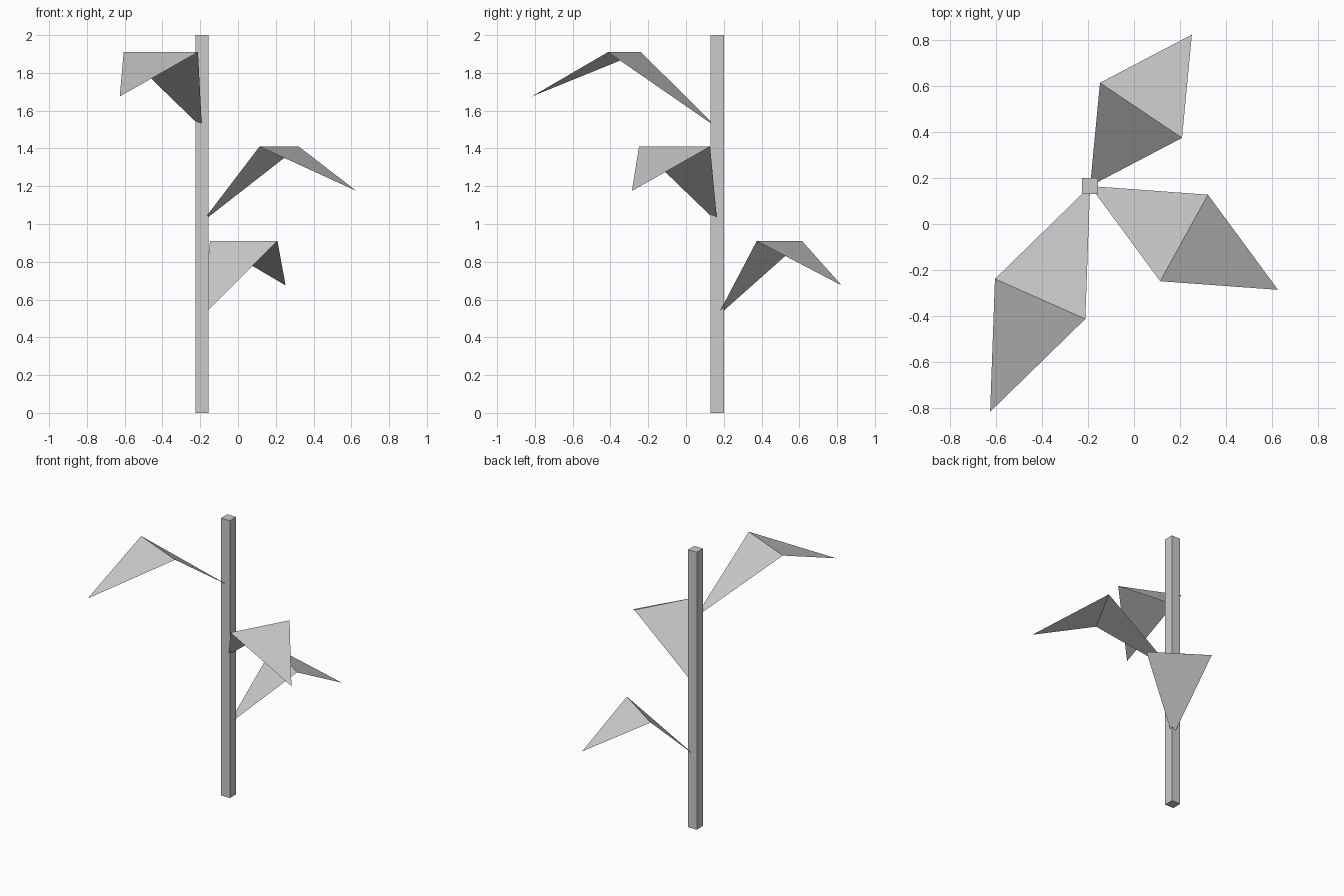
import bpy
from math import radians
from mathutils import Matrix, Vector

cube = bpy.data.objects.get("Cube")
if cube:
    bpy.data.objects.remove(cube, do_unlink=True)

GREY = (0.6, 0.6, 0.6, 1.0)
grey = bpy.data.materials.new("plain_grey")
grey.use_nodes = True
grey.diffuse_color = GREY
grey.node_tree.nodes["Principled BSDF"].inputs["Base Color"].default_value = GREY

STEM = Vector((-0.191, 0.165, 0))
STEM_WIDTH = 0.07
HEIGHT = 2.0

# Square stem
bpy.ops.mesh.primitive_cube_add(size=1, location=STEM + Vector((0, 0, HEIGHT / 2)))
stem = bpy.context.object
stem.name = "stem"
stem.scale = (STEM_WIDTH, STEM_WIDTH, HEIGHT)
stem.data.materials.append(grey)


def add_leaf(name, base_z, angle, reach):
    """Folded leaf: rises from the stem axis to a wide crease, then droops to a tip."""
    half_width = 0.215
    points = [(0, 0, 0), (reach, -half_width, 0.4),
              (reach, half_width, 0.4), (reach * 2, 0, 0.165)]
    mesh = bpy.data.meshes.new(name)
    mesh.from_pydata(points, [], [(0, 1, 2), (1, 3, 2)])
    mesh.transform(Matrix.Rotation(radians(angle), 4, "Z"))
    mesh.materials.append(grey)
    leaf = bpy.data.objects.new(name, mesh)
    leaf.location = STEM + Vector((0, 0, base_z))
    bpy.context.collection.objects.link(leaf)


# Leaves spiral up the stem, each longer than the one below
for i, name in enumerate(("lower_leaf", "middle_leaf", "upper_leaf")):
    add_leaf(name, 0.51 + 0.5 * i, 56.1 - 85 * i, 0.397 + 0.07 * i)
